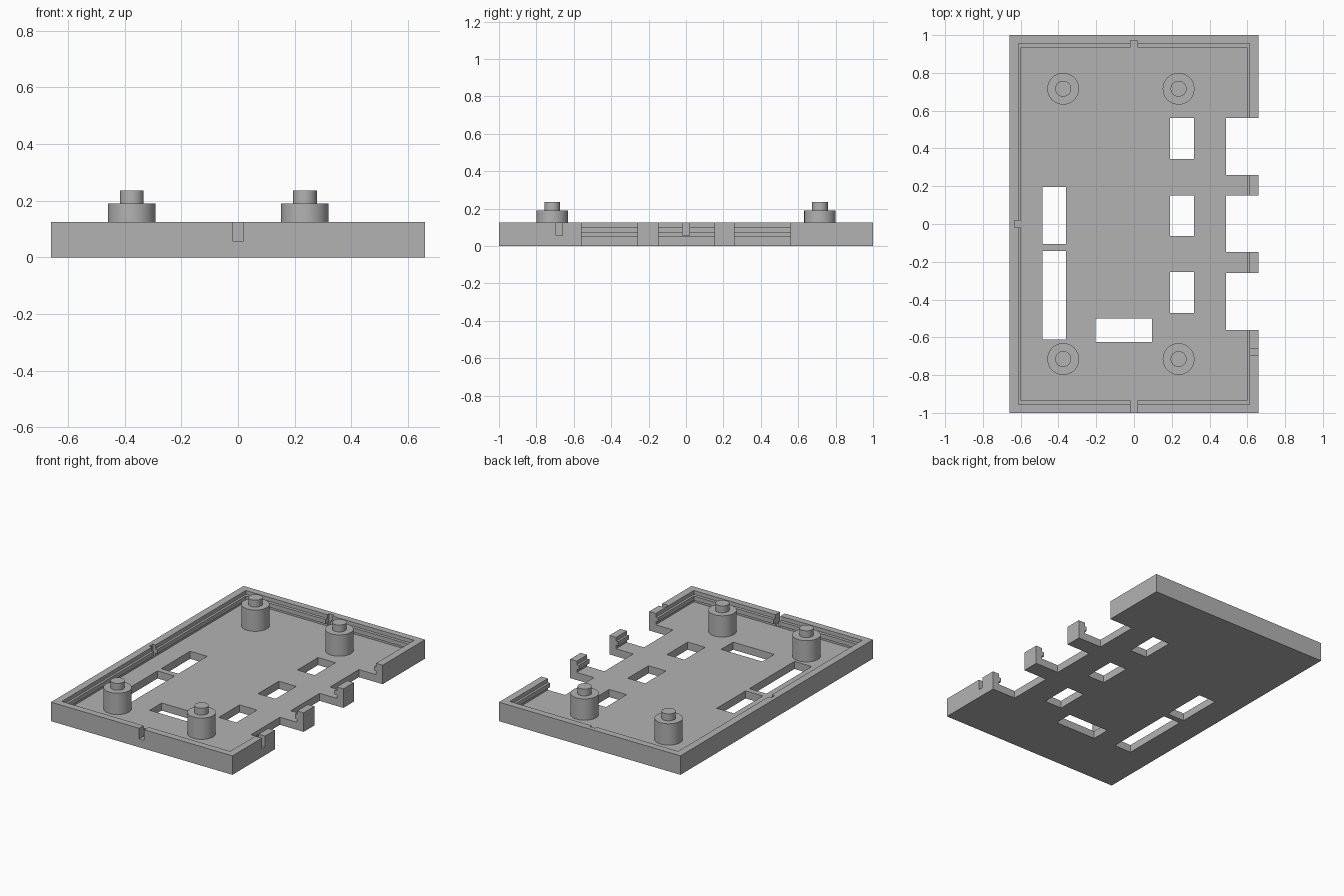
import bpy
import bmesh
from mathutils import Matrix, Vector

cube = bpy.data.objects.get("Cube")
if cube:
    bpy.data.objects.remove(cube, do_unlink=True)

grey = bpy.data.materials.new("light grey")
grey.use_nodes = True
COLOUR = (0.45, 0.45, 0.45, 1)
grey.diffuse_color = COLOUR
grey.node_tree.nodes["Principled BSDF"].inputs["Base Color"].default_value = COLOUR

FLOOR, TOP = 0.05, 0.125


def finish(name, bm):
    """Turn a bmesh into a linked grey object."""
    bmesh.ops.recalc_face_normals(bm, faces=bm.faces)
    mesh = bpy.data.meshes.new(name)
    bm.to_mesh(mesh)
    bm.free()
    mesh.materials.append(grey)
    obj = bpy.data.objects.new(name, mesh)
    bpy.context.collection.objects.link(obj)
    return obj


def box(name, x0, x1, y0, y1, z0, z1):
    size = Vector((x1 - x0, y1 - y0, z1 - z0))
    mid = Vector((x0 + x1, y0 + y1, z0 + z1)) / 2
    bm = bmesh.new()
    bmesh.ops.create_cube(bm, size=1, matrix=Matrix.Translation(mid) @ Matrix.Diagonal(size).to_4x4())
    return finish(name, bm)


def stacked_rectangles(name, rings):
    """Solid through rectangular rings given as (half x, half y, z)."""
    bm = bmesh.new()
    loops = [[bm.verts.new((sx * hx, sy * hy, z))
              for sx, sy in ((-1, -1), (1, -1), (1, 1), (-1, 1))] for hx, hy, z in rings]
    bm.faces.new(loops[0])
    bm.faces.new(loops[-1])
    for a, b in zip(loops, loops[1:]):
        for i in range(4):
            j = (i + 1) % 4
            bm.faces.new((a[i], a[j], b[j], b[i]))
    return finish(name, bm)


def cut(target, cutter):
    mod = target.modifiers.new("cut", "BOOLEAN")
    mod.operation = "DIFFERENCE"
    mod.solver = "EXACT"
    mod.object = cutter
    bpy.context.view_layer.objects.active = target
    bpy.ops.object.modifier_apply(modifier=mod.name)
    bpy.data.objects.remove(cutter, do_unlink=True)


# Tray body, hollowed so that a snap bead stays on the inner walls
tray = box("tray", -0.66, 0.66, -1, 1, 0, TOP)
wall, bead = (0.612, 0.955), (0.597, 0.935)
cut(tray, stacked_rectangles("cavity", [
    (*wall, FLOOR), (*wall, 0.072), (*bead, 0.072),
    (*bead, 0.1), (*wall, 0.1), (*wall, 0.2)]))

# Openings in the floor
openings = [(0.19, 0.317, y, y + 0.215) for y in (-0.47, -0.063, 0.345)]
openings += [(-0.485, -0.36, -0.105, 0.195), (-0.485, -0.36, -0.612, -0.143),
             (-0.205, 0.095, -0.625, -0.5)]
# Wide notches through the right wall
openings += [(0.487, 0.8, y, y + 0.3) for y in (-0.56, -0.148, 0.26)]
for o in openings:
    cut(tray, box("opening", *o, -0.1, 0.3))

# Small slots in the rim: two open outward, two are inner pockets
for s in ((-0.018, 0.018, -1.1, -0.9), (-0.018, 0.018, 0.9, 0.972),
          (-0.632, -0.58, -0.018, 0.018), (0.613, 0.8, -0.695, -0.66)):
    cut(tray, box("slot", *s, 0.055, 0.3))


# Standoffs with locating pins
def standoff(name, x, y):
    bm = bmesh.new()
    profile = [(0, 0.04), (0.084, 0.04), (0.084, 0.19), (0.042, 0.19), (0.042, 0.235), (0, 0.235)]
    verts = [bm.verts.new((x + r, y, z)) for r, z in profile]
    edges = [bm.edges.new(pair) for pair in zip(verts, verts[1:])]
    bmesh.ops.spin(bm, geom=verts + edges, cent=(x, y, 0), axis=(0, 0, 1),
                   angle=6.2831853, steps=48)
    bmesh.ops.remove_doubles(bm, verts=bm.verts, dist=0.0001)
    obj = finish(name, bm)
    bpy.ops.object.select_all(action="DESELECT")
    obj.select_set(True)
    bpy.context.view_layer.objects.active = obj
    bpy.ops.object.shade_smooth_by_angle()


for side, x in (("left", 0.236), ("right", -0.375)):
    for end, y in (("front", -0.715), ("back", 0.716)):
        standoff(f"standoff_{end}_{side}", x, y)
